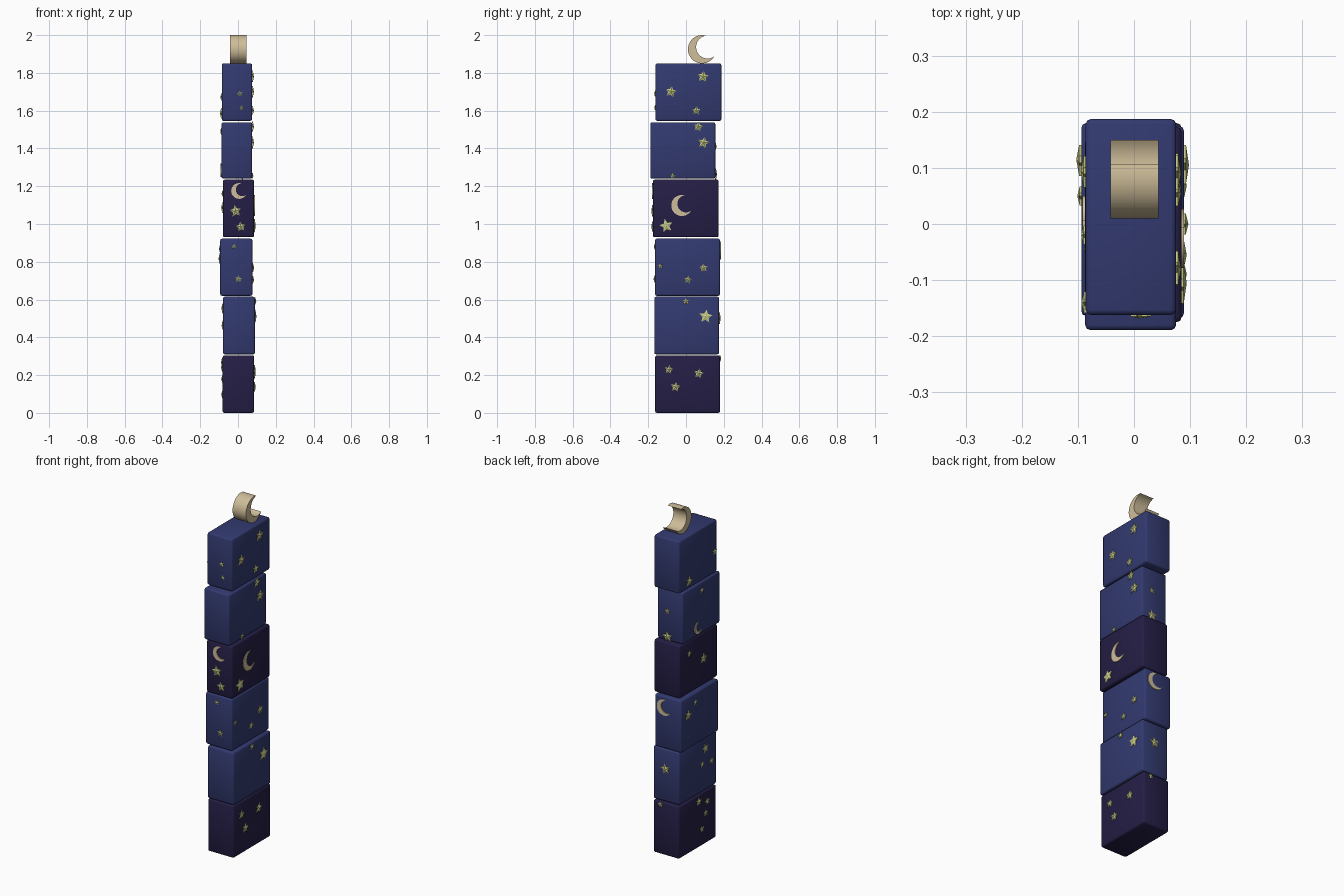
import bpy, bmesh, random
from math import sin, cos, radians, pi
from mathutils import Matrix, Vector

random.seed(4)
if "Cube" in bpy.data.objects:
    bpy.data.objects.remove(bpy.data.objects["Cube"])


def material(name, color):
    m = bpy.data.materials.new(name)
    m.use_nodes = True
    m.diffuse_color = (*color, 1)
    m.node_tree.nodes["Principled BSDF"].inputs["Base Color"].default_value = (*color, 1)
    return m


BLUE = material("night blue", (0.032, 0.042, 0.16))
DARK = material("deep indigo", (0.018, 0.013, 0.06))
STAR = material("star yellow", (0.56, 0.58, 0.24))
MOON = material("moon cream", (0.62, 0.51, 0.32))


def add_object(name, bm, mat, matrix=None, smooth=False):
    bmesh.ops.recalc_face_normals(bm, faces=bm.faces)
    for f in bm.faces:
        f.smooth = smooth
    mesh = bpy.data.meshes.new(name)
    bm.to_mesh(mesh)
    bm.free()
    mesh.materials.append(mat)
    obj = bpy.data.objects.new(name, mesh)
    bpy.context.collection.objects.link(obj)
    if matrix:
        obj.matrix_world = matrix
    return obj


# Stacked blocks: x range, y range, z range, colour
BLOCKS = [
    (-0.081, 0.085, -0.163, 0.18, 0.0, 0.305, DARK),
    (-0.079, 0.089, -0.168, 0.175, 0.31, 0.615, BLUE),
    (-0.094, 0.076, -0.164, 0.18, 0.62, 0.922, BLUE),
    (-0.08, 0.085, -0.175, 0.173, 0.93, 1.235, DARK),
    (-0.087, 0.075, -0.189, 0.155, 1.24, 1.538, BLUE),
    (-0.086, 0.075, -0.162, 0.187, 1.546, 1.85, BLUE),
]
for i, (x0, x1, y0, y1, z0, z1, mat) in enumerate(BLOCKS):
    bm = bmesh.new()
    bmesh.ops.create_cube(bm, size=1)
    bmesh.ops.scale(bm, vec=(x1 - x0, y1 - y0, z1 - z0), verts=bm.verts)
    bmesh.ops.translate(bm, vec=((x0 + x1) / 2, (y0 + y1) / 2, (z0 + z1) / 2), verts=bm.verts)
    bmesh.ops.bevel(bm, geom=bm.edges[:], offset=0.009, segments=2, profile=0.5, affect='EDGES')
    add_object(f"block_{i + 1}", bm, mat, smooth=True)


def frame(side, origin):
    # Local x runs right across the face, y runs up, z points outward
    u, n = {"front": ((1, 0, 0), (0, -1, 0)), "left": ((0, 1, 0), (1, 0, 0)),
            "back": ((-1, 0, 0), (0, 1, 0)), "right": ((0, -1, 0), (-1, 0, 0))}[side]
    rot = Matrix((u, (0, 0, 1), n)).transposed().to_4x4()
    return Matrix.Translation(origin) @ rot


def on_face(side, a, z):
    # Point on the side of whichever block is at this height
    x0, x1, y0, y1 = next(b for b in BLOCKS if z < b[5])[:4]
    return Vector({"front": (a, y0, z), "back": (a, y1, z),
                   "left": (x1, a, z), "right": (x0, a, z)}[side])


def star(side, a, z, r):
    # Five-pointed star rising to a ridge in the middle
    bm = bmesh.new()
    height = min(0.009, r * 0.4)
    top = bm.verts.new((0, 0, height))
    rim = []
    for k in range(10):
        t, q = pi / 2 + k * pi / 5, r * (0.48 if k % 2 else 1)
        rim.append([bm.verts.new((q * cos(t), q * sin(t), h)) for h in (-0.002, height * 0.4)])
    for k in range(10):
        p, q = rim[k], rim[(k + 1) % 10]
        bm.faces.new((p[0], q[0], q[1], p[1]))
        bm.faces.new((p[1], q[1], top))
    bm.faces.new([p[0] for p in rim])
    tilt = Matrix.Rotation(radians(random.uniform(-14, 14)), 4, 'Z')
    add_object(f"star_{side}", bm, STAR, frame(side, on_face(side, a, z)) @ tilt)


def crescent(name, r, depth, matrix, turn=22, steps=24):
    # Strip between an outer arc and an inner arc that meet at the tips
    bm = bmesh.new()
    half = radians(52)
    ri, ci = r * 0.81, r * 0.42
    tip = Vector((r * cos(half), r * sin(half)))
    inner_half = Vector((tip.x - ci, tip.y)).angle_signed(Vector((1, 0)))
    rows = []
    for k in range(steps + 1):
        s = k / steps
        t = half + (2 * pi - 2 * half) * s
        w = inner_half + (2 * pi - 2 * inner_half) * s
        o = (r * cos(t), r * sin(t))
        n = (ci + ri * cos(w), ri * sin(w))
        rows.append([bm.verts.new((*p, h)) for p, h in
                     ((o, -depth / 2), (o, depth / 2), (n, depth / 2), (n, -depth / 2))])
    for a, b in zip(rows, rows[1:]):
        for j in range(4):
            m = (j + 1) % 4
            bm.faces.new((a[j], a[m], b[m], b[j]))
    for end in (rows[0], rows[-1]):
        bm.faces.new(end)
    obj = add_object(name, bm, MOON, matrix @ Matrix.Rotation(radians(turn), 4, 'Z'))
    bpy.ops.object.select_all(action='DESELECT')
    obj.select_set(True)
    bpy.context.view_layer.objects.active = obj
    bpy.ops.object.shade_smooth_by_angle(angle=radians(40))


# Star positions on each side: along the face, height, radius
STARS = {
    "left": [(.09, 1.78, .033), (-.08, 1.70, .032), (.055, 1.60, .025), (.065, 1.515, .028),
             (.093, 1.43, .033), (-.07, 1.255, .016), (-.105, .99, .037), (-.135, .777, .016),
             (.093, .767, .025), (.01, .704, .022), (0, .59, .02), (.105, .51, .037),
             (-.09, .228, .025), (.068, .208, .028), (-.055, .137, .028)],
    "front": [(.01, 1.69, .016), (.018, 1.615, .014), (-.013, 1.068, .033),
              (.015, .985, .028), (-.02, .88, .016), (.003, .708, .02)],
    "back": [(.01, 1.41, .018), (.01, 1.262, .032), (.01, .5, .032), (.038, .288, .017)],
    "right": [(.095, 1.585, .03), (-.14, 1.67, .02), (-.02, 1.49, .018), (.085, 1.16, .018),
              (-.045, 1.085, .03), (.05, .867, .018), (.115, .816, .03), (-.065, .553, .028),
              (-.12, .46, .02), (-.035, .47, .018), (0, .267, .025), (-.08, .24, .022),
              (-.065, .178, .02), (-.03, .097, .02)],
}
for side, spots in STARS.items():
    for spot in spots:
        star(side, *spot)

# Thin moons on the faces
for side, a, z, r in [("left", -.022, 1.098, .056), ("front", .006, 1.175, .042),
                      ("back", .012, .86, .047), ("right", .015, 1.285, .035)]:
    crescent(f"moon_{side}", r, 0.009, frame(side, on_face(side, a, z)))

# Thick moon standing on top
crescent("top_moon", 0.075, 0.086, frame("left", (0.001, 0.085, 1.925)))
